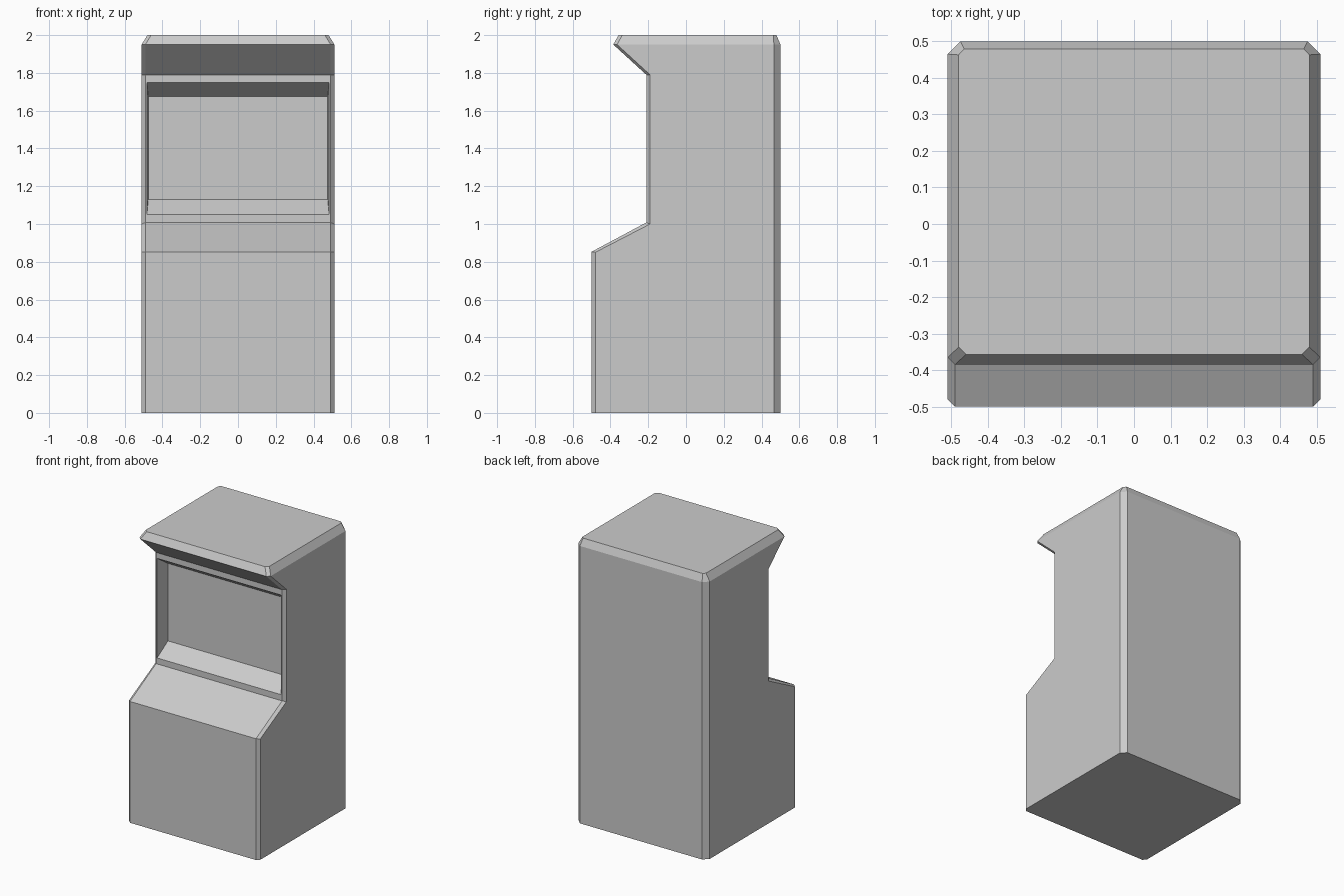
import bpy, bmesh, math

if "Cube" in bpy.data.objects:
    bpy.data.objects.remove(bpy.data.objects["Cube"])

bm = bmesh.new()


def level(y_front, z_front, z_side, side=0.51, x_front=0.49, cut=0.02,
          back=0.5, x_back=0.475, back_cut=0.035):
    """Eight-sided horizontal section with cut corners; first two points are the front edge."""
    half = [(x_front, y_front, z_front), (side, y_front + cut, z_side),
            (side, back - back_cut, z_side), (x_back, back, z_side)]
    pts = [(-x_front, y_front, z_front)] + half
    pts += [(-x, y, z) for x, y, z in reversed(half[1:])]
    return [bm.verts.new(p) for p in pts]


def bridge(a, b, skip=()):
    n = len(a)
    for i in range(n):
        if i not in skip:
            bm.faces.new((a[i], a[(i + 1) % n], b[(i + 1) % n], b[i]))


# Cabinet shell: base, control panel, screen section, marquee, bevelled roof
levels = [
    level(-0.5, 0.0, 0.0),
    level(-0.5, 0.853, 0.85),
    level(-0.21, 1.008, 1.0),
    level(-0.21, 1.79, 1.79),
    level(-0.385, 1.95, 1.95),
    level(-0.357, 2.0, 2.0, side=0.48, x_front=0.46,
          back=0.479, x_back=0.465, back_cut=0.016),
]
SCREEN = 2
for i in range(len(levels) - 1):
    bridge(levels[i], levels[i + 1], skip=(0,) if i == SCREEN else ())
bm.faces.new(levels[0])
bm.faces.new(levels[-1])


# Recessed screen: frame, sloping recess walls, back panel
def ring(x, y, z0, z1):
    return [bm.verts.new(p) for p in
            ((-x, y, z0), (x, y, z0), (x, y, z1), (-x, y, z1))]


lo, hi = levels[SCREEN], levels[SCREEN + 1]
outer = [lo[0], lo[1], hi[1], hi[0]]
opening = ring(0.482, -0.21, 1.05, 1.75)
panel = ring(0.475, -0.10, 1.13, 1.675)
bridge(outer, opening)
bridge(opening, panel)
bm.faces.new(panel)

# Merge coplanar side and back faces
bmesh.ops.recalc_face_normals(bm, faces=bm.faces)
bmesh.ops.dissolve_limit(bm, angle_limit=math.radians(0.3),
                         verts=bm.verts, edges=bm.edges)

mesh = bpy.data.meshes.new("arcade_cabinet")
bm.to_mesh(mesh)
bm.free()
bpy.context.collection.objects.link(bpy.data.objects.new("arcade_cabinet", mesh))
